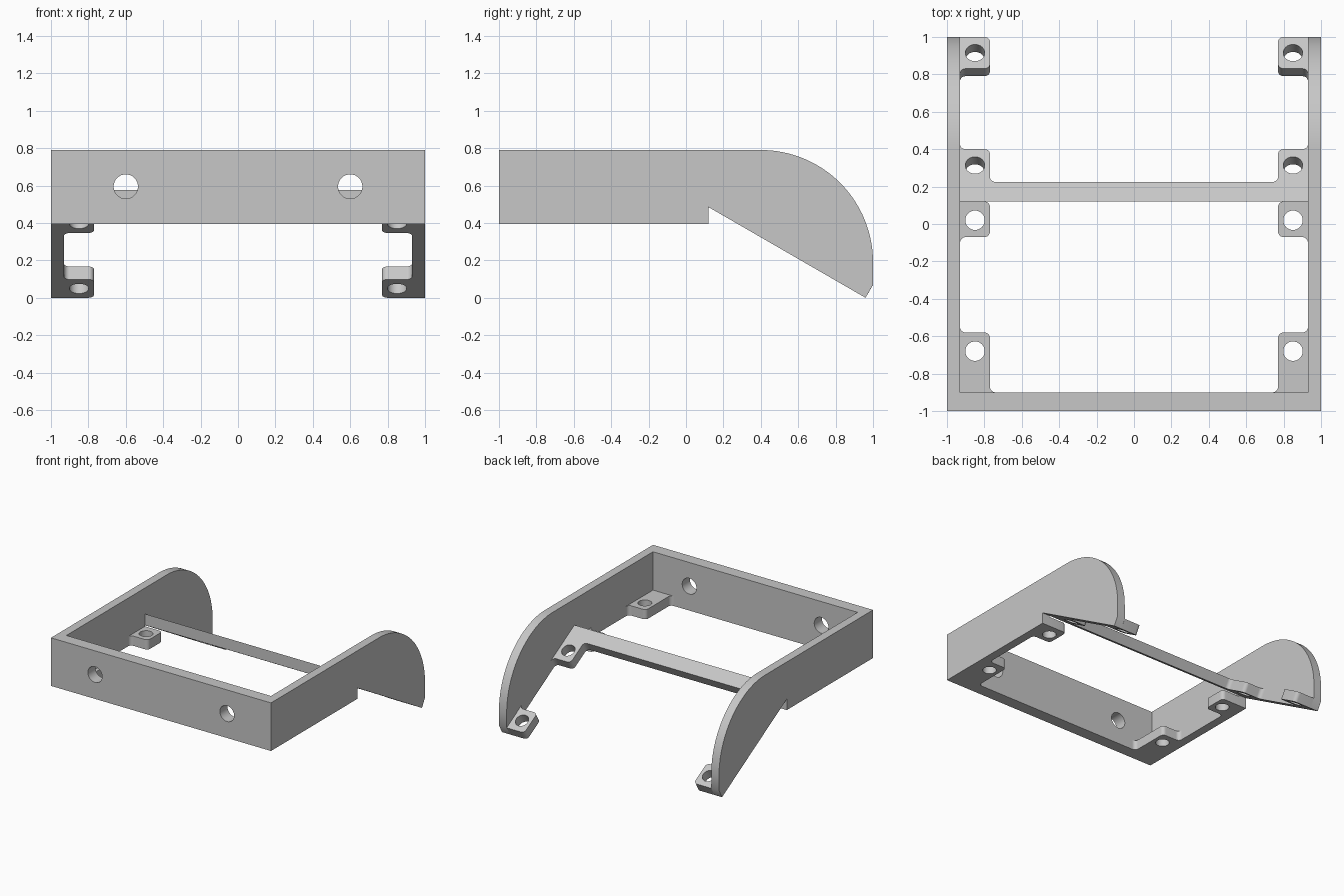
import bpy, bmesh, math
from mathutils import Vector

cube = bpy.data.objects.get("Cube")
if cube:
    bpy.data.objects.remove(cube, do_unlink=True)

grey = bpy.data.materials.new("plain_grey")
grey.use_nodes = True
GREY = (0.57, 0.57, 0.57, 1)
grey.diffuse_color = GREY
grey.node_tree.nodes["Principled BSDF"].inputs["Base Color"].default_value = GREY

WALL, FRONT, PAD = 0.07, 0.10, 0.08     # thicknesses
INNER, REACH, R = 0.93, 0.77, 0.03      # inner wall face, pad edge, fillet
LOW, TOP = 0.395, 0.79                  # height range of the frame
HINGE_Y, HINGE_Z = 0.12, 0.485          # where the sloped part begins
SIN, COS, TAN = 0.5, math.cos(math.pi / 6), math.tan(math.pi / 6)
parts = []


def rounded(corners):
    """Turn (u, v[, radius]) right-angle corners into a filleted outline."""
    out = []
    for i, (u, v, *r) in enumerate(corners):
        p = Vector((u, v))
        if not r:
            ring = [p]
        else:
            a = (Vector(corners[i - 1][:2]) - p).normalized()
            b = (Vector(corners[(i + 1) % len(corners)][:2]) - p).normalized()
            n = 32 if r[0] > 0.2 else 8
            angles = [math.pi / 2 * k / n for k in range(n + 1)]
            ring = [p + r[0] * (a + b - b * math.cos(t) - a * math.sin(t)) for t in angles]
        out += [q for q in ring if not out or (q - out[-1]).length > 1e-4]
    return out


def circle(u, v, r, n=32):
    return [Vector((u + r * math.cos(math.tau * k / n),
                    v + r * math.sin(math.tau * k / n))) for k in range(n)]


def plate(name, corners, holes, thick, place):
    """Extrude an outline with holes, then map (u, v, w) into the model."""
    curve = bpy.data.curves.new(name, "CURVE")
    curve.dimensions, curve.fill_mode, curve.extrude = "2D", "BOTH", thick / 2
    for loop in [rounded(corners)] + [circle(*h) for h in holes]:
        spline = curve.splines.new("POLY")
        spline.points.add(len(loop) - 1)
        for point, q in zip(spline.points, loop):
            point.co = (q.x, q.y, 0, 1)
        spline.use_cyclic_u = True
    temp = bpy.data.objects.new(name + "_outline", curve)
    bpy.context.collection.objects.link(temp)
    dg = bpy.context.evaluated_depsgraph_get()
    mesh = bpy.data.meshes.new_from_object(temp.evaluated_get(dg))
    bpy.data.objects.remove(temp, do_unlink=True)
    bpy.data.curves.remove(curve)

    bm = bmesh.new()
    bm.from_mesh(mesh)
    bmesh.ops.remove_doubles(bm, verts=bm.verts, dist=1e-4)
    for v in bm.verts:
        v.co = place(v.co.x, v.co.y, v.co.z + thick / 2)
    bmesh.ops.recalc_face_normals(bm, faces=bm.faces)
    bm.to_mesh(mesh)
    bm.free()
    mesh.name = name
    mesh.materials.clear()
    mesh.materials.append(grey)
    obj = bpy.data.objects.new(name, mesh)
    bpy.context.collection.objects.link(obj)
    parts.append(obj)


def flat(u, v, w):
    return (u, v, LOW + w)


def sloped(u, v, w):
    if v < 0.001:                       # vertical cut along the upper edge
        v -= w * TAN
    return (u, HINGE_Y + v * COS + w * SIN, HINGE_Z - v * SIN + w * COS)


def front(u, v, w):                     # mitred ends meet the side walls
    return (math.copysign(INNER + WALL * w / FRONT, u) if abs(u) > 0.9 else u,
            -1 + FRONT - w, v)


# Front wall with two round holes
plate("front_wall", [(-INNER, LOW), (INNER, LOW), (INNER, TOP), (-INNER, TOP)],
      [(-0.6, 0.595, 0.065), (0.6, 0.595, 0.065)], FRONT, front)

side_profile = [(-1, LOW), (HINGE_Y, LOW), (HINGE_Y, HINGE_Z), (0.96, 0),
                (1, 0.07), (1, TOP, 0.6), (-1, TOP)]
front_pad = [(INNER, -0.9), (INNER, -0.58 + R), (INNER, -0.58, R),
             (REACH, -0.58, R), (REACH, -0.9, R), (REACH - R, -0.9)]
middle_pad = [(INNER, -0.07 - R), (INNER, -0.07, R), (REACH, -0.07, R),
              (REACH, HINGE_Y, R), (INNER, HINGE_Y)]
back_pad = [(INNER, 0.774 - R), (INNER, 0.774, R), (REACH, 0.774, R),
            (REACH, 0.97, R), (INNER, 0.97)]

for side, s in (("left", 1), ("right", -1)):
    # Side wall with rounded back and sloped underside
    plate(side + "_side_wall", side_profile, [], WALL,
          lambda u, v, w: (s * (INNER + w), u if u > -0.95 else -0.9 - FRONT * w / WALL, v))
    # Mounting pads with screw holes
    for label, shape, y, place in (("front", front_pad, -0.68, flat),
                                   ("middle", middle_pad, 0.02, flat),
                                   ("back", back_pad, 0.872, sloped)):
        plate(f"{side}_{label}_pad", shape, [(0.85, y, 0.052)], PAD,
              lambda u, v, w: place(s * u, v, w))

# Sloped cross bar with a pad at each end
half = [(INNER, 0), (INNER, 0.277 + R), (INNER, 0.277, R),
        (REACH, 0.277, R), (REACH, 0.075, R)]
plate("cross_bar", half + [(-u, *rest) for u, *rest in reversed(half)],
      [(0.85, 0.178, 0.052), (-0.85, 0.178, 0.052)], PAD, sloped)

# Smooth the curved edges and holes
bpy.ops.object.select_all(action="DESELECT")
for obj in parts:
    obj.select_set(True)
bpy.context.view_layer.objects.active = parts[0]
bpy.ops.object.shade_smooth_by_angle(angle=math.radians(30))
